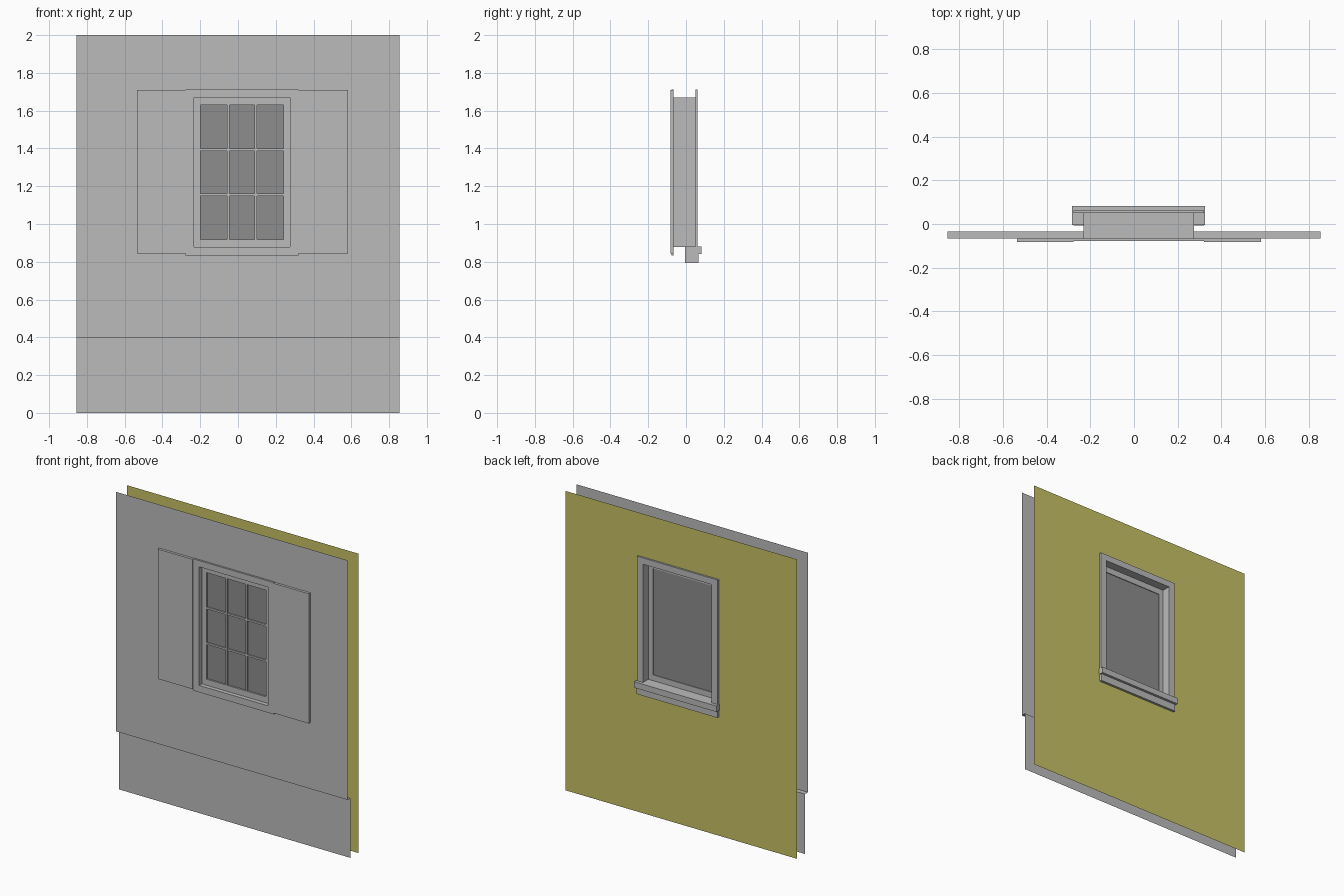
import bpy, bmesh

cube = bpy.data.objects.get("Cube")
if cube:
    bpy.data.objects.remove(cube, do_unlink=True)


def material(name, color):
    m = bpy.data.materials.new(name)
    m.use_nodes = True
    m.diffuse_color = color
    m.node_tree.nodes["Principled BSDF"].inputs["Base Color"].default_value = color
    return m


GREY = material("wall grey", (0.5, 0.5, 0.5, 1))
GLASS = material("glass grey", (0.27, 0.27, 0.27, 1))
OLIVE = material("olive paint", (0.58, 0.54, 0.13, 1))


def finish(name, bm, mat):
    mesh = bpy.data.meshes.new(name)
    bm.to_mesh(mesh)
    bm.free()
    mesh.materials.append(mat)
    obj = bpy.data.objects.new(name, mesh)
    bpy.context.collection.objects.link(obj)
    return obj


def rect(bm, area, y):
    """Four vertices of an (x0, x1, z0, z1) rectangle at depth y."""
    x0, x1, z0, z1 = area
    return [bm.verts.new(p) for p in ((x0, y, z0), (x1, y, z0), (x1, y, z1), (x0, y, z1))]


def bridge(bm, a, b):
    for i in range(4):
        j = (i + 1) % 4
        bm.faces.new((a[i], a[j], b[j], b[i]))


def sheet(bm, outer, inner, y):
    """Flat ring facing the front."""
    bridge(bm, rect(bm, outer, y), rect(bm, inner, y))


def box(name, area, y0, y1, mat):
    bm = bmesh.new()
    a, b = rect(bm, area, y0), rect(bm, area, y1)
    bridge(bm, a, b)
    bm.faces.new(a)
    bm.faces.new(b[::-1])
    bmesh.ops.recalc_face_normals(bm, faces=bm.faces)
    return finish(name, bm, mat)


def frame(name, outer, inner, y0, y1, mat):
    """Rectangular frame with mitred corners."""
    bm = bmesh.new()
    a, b = rect(bm, outer, y0), rect(bm, inner, y0)
    c, d = rect(bm, inner, y1), rect(bm, outer, y1)
    for p, q in ((a, b), (b, c), (c, d), (d, a)):
        bridge(bm, p, q)
    bmesh.ops.recalc_face_normals(bm, faces=bm.faces)
    return finish(name, bm, mat)


HALF = 0.855
FRONT, BASE, BACK = -0.066, -0.034, 0.05
LEDGE = 0.4
OPENING = (-0.232, 0.275, 0.878, 1.67)
PANES = (-0.198, 0.241, 0.918, 1.63)
TRIM_L, TRIM_R, TRIM_TOP = -0.278, 0.32, 1.712

# Outer wall: upper sheet, ledge and set-back base
bm = bmesh.new()
sheet(bm, (-HALF, HALF, LEDGE, 2), OPENING, FRONT)
steps = [(FRONT, LEDGE), (BASE, LEDGE), (BASE, 0)]
pairs = [[bm.verts.new((x, y, z)) for x in (-HALF, HALF)] for y, z in steps]
for (a, b), (c, d) in zip(pairs, pairs[1:]):
    bm.faces.new((a, c, d, b))
bmesh.ops.remove_doubles(bm, verts=bm.verts, dist=0.0001)
finish("outer_wall", bm, GREY)

# Inner wall
bm = bmesh.new()
sheet(bm, (-HALF, HALF, 0, 2), OPENING, BACK)
bmesh.ops.reverse_faces(bm, faces=bm.faces)
finish("inner_wall", bm, OLIVE)

# Window reveal joining both walls
bm = bmesh.new()
bridge(bm, rect(bm, OPENING, FRONT), rect(bm, OPENING, BACK))
bmesh.ops.reverse_faces(bm, faces=bm.faces)
finish("window_reveal", bm, GREY)

# Trim around both sides of the opening
frame("outer_trim", (TRIM_L, TRIM_R, 0.832, TRIM_TOP), OPENING, FRONT - 0.012, FRONT, GREY)
frame("inner_trim", (TRIM_L, TRIM_R, 0.85, TRIM_TOP), OPENING, BACK, BACK + 0.012, GREY)

# Sash, glass and glazing bars
frame("sash", OPENING, PANES, -0.05, 0.005, GREY)
box("glass", PANES, -0.04, 0, GLASS)
x0, x1, z0, z1 = PANES
BAR = 0.006
for i in (1, 2):
    x = x0 + (x1 - x0) * i / 3
    z = z0 + (z1 - z0) * i / 3
    box(f"upright_bar_{i}", (x - BAR, x + BAR, z0, z1), -0.049, -0.04, GREY)
    box(f"cross_bar_{i}", (x0, x1, z - BAR, z + BAR), -0.048, -0.04, GREY)

# Shutters
box("right_shutter", (-0.535, TRIM_L, 0.843, 1.71), -0.083, FRONT, GREY)
box("left_shutter", (TRIM_R, 0.582, 0.843, 1.71), -0.083, FRONT, GREY)

# Inner sill and apron
box("sill", (-0.284, 0.325, 0.84, 0.88), -0.004, 0.083, GREY)
box("apron", (TRIM_L, TRIM_R, 0.793, 0.84), -0.006, 0.066, GREY)
